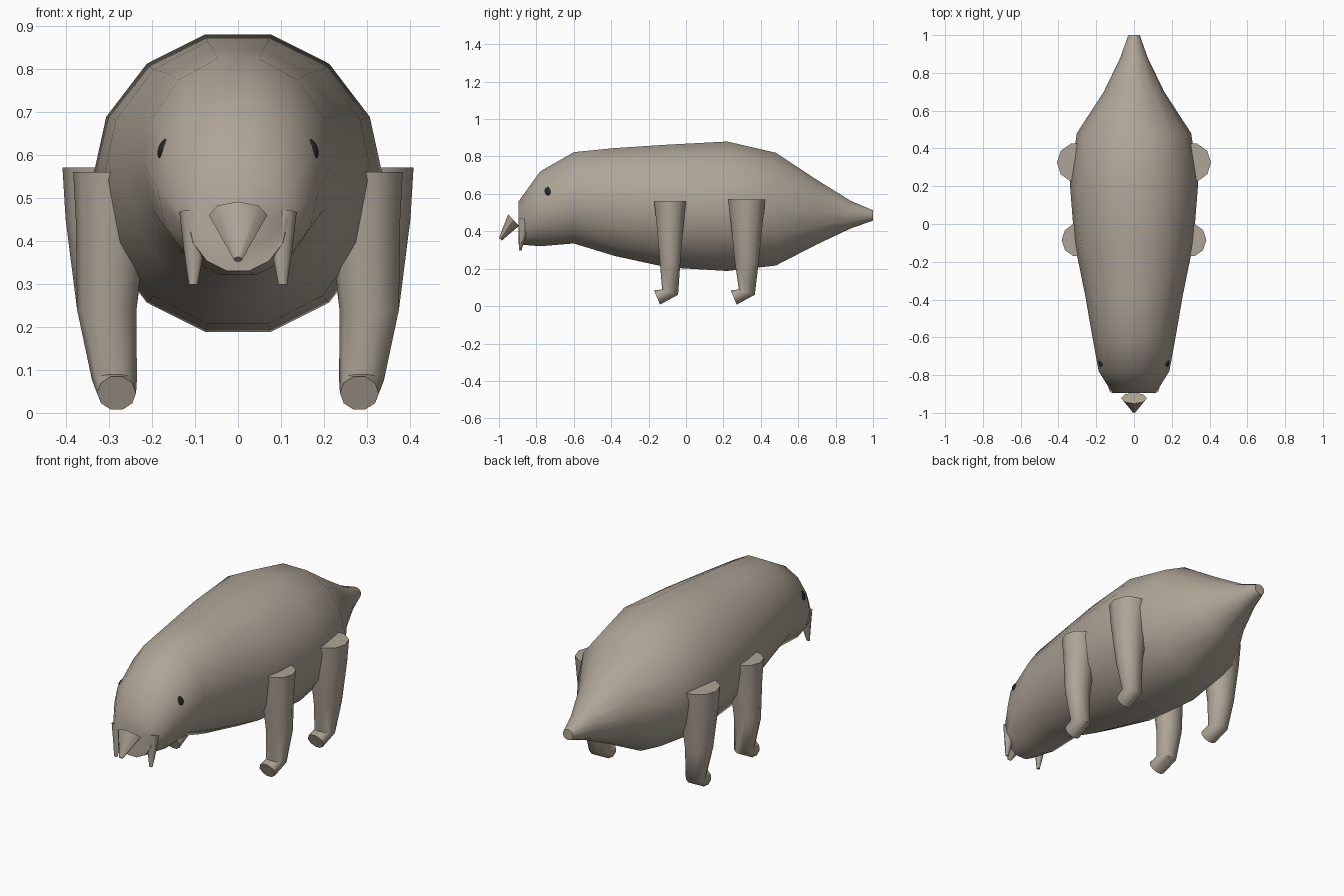
import bpy, bmesh, math
from mathutils import Vector

if "Cube" in bpy.data.objects:
    bpy.data.objects.remove(bpy.data.objects["Cube"])


def material(name, rgb):
    m = bpy.data.materials.new(name)
    m.diffuse_color = (*rgb, 1)
    m.use_nodes = True
    m.node_tree.nodes["Principled BSDF"].inputs["Base Color"].default_value = m.diffuse_color
    return m


HIDE = material("warm grey hide", (0.43, 0.375, 0.31))
DARK = material("eye black", (0.02, 0.02, 0.018))


def loft(name, rings, sides, mat, offset=0.0, angle=40):
    """Skin elliptical rings, each given as (centre, half axis u, half axis v)."""
    bm = bmesh.new()
    loops = []
    for c, u, v in rings:
        c, u, v = Vector(c), Vector(u), Vector(v)
        loop = []
        for i in range(sides):
            a = math.tau * (i + offset) / sides
            loop.append(bm.verts.new(c + u * math.cos(a) + v * math.sin(a)))
        loops.append(loop)
    for a, b in zip(loops, loops[1:]):
        for i in range(sides):
            j = (i + 1) % sides
            bm.faces.new((a[i], a[j], b[j], b[i]))
    bm.faces.new(loops[0])
    bm.faces.new(loops[-1])
    bmesh.ops.recalc_face_normals(bm, faces=bm.faces)
    return finish(name, bm, mat, angle)


def finish(name, bm, mat, angle):
    me = bpy.data.meshes.new(name)
    bm.to_mesh(me)
    bm.free()
    me.materials.append(mat)
    ob = bpy.data.objects.new(name, me)
    bpy.context.collection.objects.link(ob)
    bpy.ops.object.select_all(action='DESELECT')
    ob.select_set(True)
    bpy.context.view_layer.objects.active = ob
    bpy.ops.object.shade_smooth_by_angle(angle=math.radians(angle))
    return ob


# Body: y, bottom z, top z, half width of each 14-sided ring
profile = [(-0.895, 0.33, 0.56, 0.115), (-0.78, 0.32, 0.72, 0.187),
           (-0.60, 0.335, 0.823, 0.22), (-0.38, 0.268, 0.845, 0.258),
           (-0.10, 0.207, 0.863, 0.315), (0.22, 0.188, 0.88, 0.34),
           (0.48, 0.217, 0.82, 0.303), (0.70, 0.33, 0.675, 0.16),
           (0.88, 0.415, 0.563, 0.073), (1.0, 0.457, 0.512, 0.03)]
rings = []
for y, lo, hi, w in profile:
    rz = (hi - lo) / 2 / math.cos(math.pi / 14)
    rings.append(((0, y, (lo + hi) / 2), (0, 0, rz), (w, 0, 0)))
loft("body", rings, 14, HIDE, 0.5, 60)

for side, s in (("left", -1), ("right", 1)):
    # Legs: straight tapered tubes that bend forward into a foot
    for part, y, x, top, r in (("front", -0.085, 0.293, 0.56, 0.09),
                               ("rear", 0.325, 0.303, 0.57, 0.105)):
        k = r / 0.09
        loft(f"{part}_leg_{side}", [
            ((s * x, y, top), (s * r, 0, 0), (0, r, 0)),
            ((s * (x + 0.002), y, 0.45), (s * 0.082 * k, 0, 0), (0, 0.077 * k, 0)),
            ((s * 0.305, y, 0.24), (s * 0.069, 0, 0), (0, 0.058 * k, 0)),
            ((s * 0.287, y, 0.075), (s * 0.052, 0, 0), (0, 0.045, -0.015)),
            ((s * 0.282, y - 0.070, 0.046), (s * 0.045, 0, 0), (0, 0.017, -0.040)),
        ], 10, HIDE, 0, 50)

    # Tusks beside the mouth
    loft(f"tusk_{side}", [
        ((s * 0.107, -0.866, 0.466), (s * 0.029, 0, 0), (0, 0.031, -0.006)),
        ((s * 0.102, -0.874, 0.385), (s * 0.025, 0, 0), (0, 0.020, -0.004)),
        ((s * 0.104, -0.886, 0.298), (s * 0.010, 0, 0), (0, 0.006, 0)),
    ], 8, HIDE, 0, 50)

    # Eyes: thin ovals lying on the side of the head
    bm = bmesh.new()
    bmesh.ops.create_uvsphere(bm, u_segments=10, v_segments=8, radius=1)
    eye = finish(f"eye_{side}", bm, DARK, 60)
    eye.scale = (0.011, 0.021, 0.024)
    eye.location = (s * 0.174, -0.735, 0.614)
    eye.rotation_euler = (0, -s * 0.35, s * 0.15)

# Beak-like horn on the snout, pointing forward and down
loft("snout_horn", [
    ((0, -0.922, 0.460), (0.068, 0, 0), (0, -0.029, 0.031)),
    ((0, -0.992, 0.357), (0.010, 0, 0), (0, -0.008, 0.006)),
], 8, HIDE, 0, 50)
